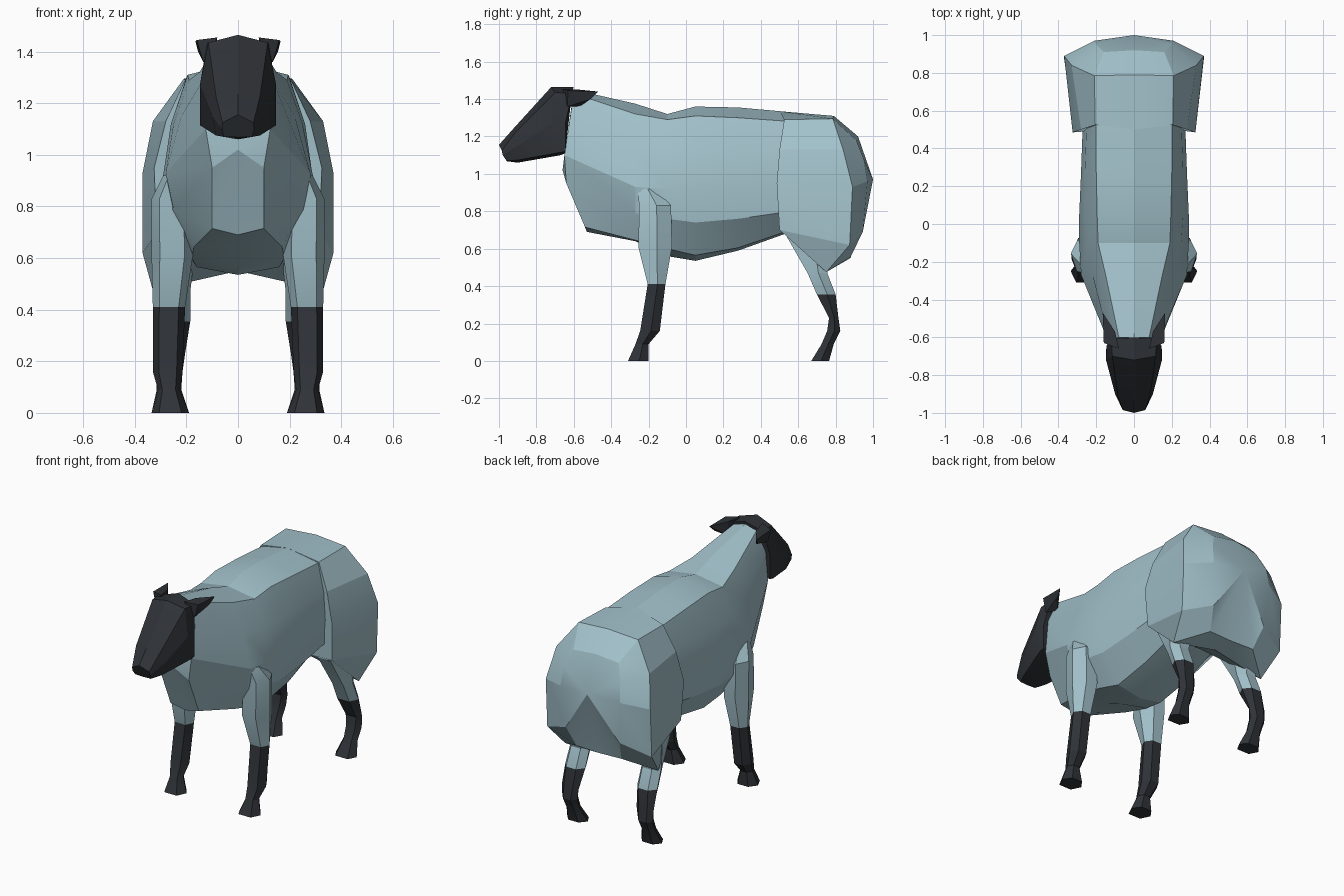
import bpy, bmesh, math

if "Cube" in bpy.data.objects:
    bpy.data.objects.remove(bpy.data.objects["Cube"])


def material(name, color):
    m = bpy.data.materials.new(name)
    m.diffuse_color = (*color, 1)
    m.use_nodes = True
    m.node_tree.nodes["Principled BSDF"].inputs["Base Color"].default_value = m.diffuse_color
    return m


WOOL = material("pale blue wool", (0.36, 0.53, 0.59))
DARK = material("charcoal skin", (0.028, 0.032, 0.038))


def finish(name, bm, mats, mirror=False, dark_below=None):
    """Turn a bmesh into an object, colour it by height and shade it."""
    bmesh.ops.recalc_face_normals(bm, faces=bm.faces)
    if dark_below is not None:
        for f in bm.faces:
            f.material_index = int(f.calc_center_median().z < dark_below)
    me = bpy.data.meshes.new(name)
    bm.to_mesh(me)
    bm.free()
    for m in mats:
        me.materials.append(m)
    ob = bpy.data.objects.new(name, me)
    bpy.context.collection.objects.link(ob)
    bpy.ops.object.select_all(action='DESELECT')
    ob.select_set(True)
    bpy.context.view_layer.objects.active = ob
    bpy.ops.object.shade_smooth_by_angle(angle=math.radians(18))
    if mirror:
        ob.modifiers.new("mirror", 'MIRROR').use_mirror_merge = False
    return ob


def loft(rings, tips=(None, None)):
    """Skin closed rings; each end is capped flat or fanned to a tip point."""
    bm = bmesh.new()
    vs = [[bm.verts.new(p) for p in r] for r in rings]
    n = len(vs[0])
    for a, b in zip(vs, vs[1:]):
        for i in range(n):
            j = (i + 1) % n
            bm.faces.new((a[i], a[j], b[j], b[i]))
    for ring, tip in zip((vs[0], vs[-1]), tips):
        if tip:
            t = bm.verts.new(tip)
            for i in range(n):
                bm.faces.new((ring[i], ring[(i + 1) % n], t))
        else:
            bm.faces.new(ring)
    return bm


def whole(half):
    """Half ring (top centre to bottom centre) -> symmetric ring."""
    return half + [(-x, y, z) for x, y, z in half[-2:0:-1]]


def flat(y, *xz):
    return [(x, y, z) for x, z in xz]


# Chest and barrel
torso = [
    [(0, -.60, 1.45), (.08, -.60, 1.43), (.13, -.62, 1.30), (.125, -.65, 1.10),
     (.10, -.64, .95), (.10, -.54, .715), (0, -.53, .69)],
    flat(-.27, (0, 1.375), (.15, 1.32), (.22, 1.15), (.28, .93), (.25, .79), (.17, .645), (0, .64)),
    flat(-.10, (0, 1.32), (.19, 1.29), (.25, 1.12), (.29, .92), (.28, .76), (.18, .60), (0, .56)),
    flat(.05, (0, 1.36), (.195, 1.31), (.26, 1.12), (.29, .91), (.275, .74), (.16, .565), (0, .535)),
    flat(.28, (0, 1.355), (.20, 1.30), (.26, 1.12), (.28, .93), (.27, .76), (.16, .605), (0, .59)),
    flat(.56, (0, 1.33), (.20, 1.28), (.25, 1.12), (.27, .95), (.26, .80), (.15, .70), (0, .69)),
]
finish("torso", loft([whole(r) for r in torso], ((0, -.66, 1.02), None)), [WOOL])

# Broad woolly rump
rump = [
    [(0, .50, 1.335), (.205, .525, 1.29), (.28, .50, 1.13), (.325, .485, .95),
     (.315, .50, .70), (.26, .53, .675), (0, .53, .675)],
    [(0, .79, 1.31), (.21, .785, 1.295), (.33, .84, 1.13), (.37, .89, .93),
     (.37, .875, .62), (.33, .75, .475), (0, .74, .55)],
    [(0, .92, 1.20), (.16, .91, 1.18), (.20, .95, 1.08), (.21, .97, .96),
     (.19, .945, .69), (.16, .88, .555), (0, .88, .55)],
]
finish("rump", loft([whole(r) for r in rump], (None, (0, 1.0, .97))), [WOOL])

# Head
head = [
    [(0, -1.0, 1.155), (.06, -.985, 1.125), (.062, -.98, 1.10), (.055, -.96, 1.07), (0, -.96, 1.068)],
    [(0, -.92, 1.245), (.085, -.91, 1.225), (.10, -.90, 1.15), (.085, -.89, 1.075), (0, -.90, 1.06)],
    [(0, -.72, 1.465), (.115, -.70, 1.435), (.148, -.72, 1.27), (.148, -.67, 1.115), (0, -.67, 1.10)],
    [(0, -.60, 1.465), (.12, -.61, 1.43), (.145, -.645, 1.27), (.145, -.645, 1.12), (0, -.645, 1.11)],
]
finish("head", loft([whole(r) for r in head]), [DARK])

# Ears swept backwards
bm = bmesh.new()
for p in [(.08, -.66, 1.455), (.16, -.63, 1.445), (.135, -.635, 1.36), (.10, -.57, 1.36),
          (.165, -.47, 1.44), (.155, -.51, 1.40), (.10, -.57, 1.45)]:
    bm.verts.new(p)
bmesh.ops.convex_hull(bm, input=bm.verts)
finish("ears", bm, [DARK], mirror=True)


def leg(name, rings, dark_below):
    """Six-sided leg from (z, y front, y back, x inner, x outer) rings."""
    loops = []
    for z, y0, y1, x0, x1 in rings:
        w, d = x1 - x0, y1 - y0
        loops.append([(x0 + w * u, y0 + d * v, z) for u, v in
                      ((.2, 0), (.8, 0), (1, .55), (.75, 1), (.25, 1), (0, .55))])
    finish(name, loft(loops), [WOOL, DARK], True, dark_below)


# Legs: dark stockings under wool
leg("front_legs", [
    (0, -.31, -.20, .19, .335), (.09, -.27, -.20, .225, .31), (.16, -.245, -.14, .215, .33),
    (.41, -.205, -.11, .205, .33), (.61, -.255, -.075, .175, .335),
    (.83, -.25, -.08, .18, .335), (.92, -.26, -.16, .18, .29)], .40)
leg("hind_legs", [
    (0, .67, .765, .19, .335), (.09, .725, .79, .22, .315), (.16, .755, .825, .215, .32),
    (.23, .765, .815, .205, .325), (.355, .70, .80, .185, .325),
    (.47, .65, .755, .185, .32), (.68, .53, .80, .16, .31)], .35)
